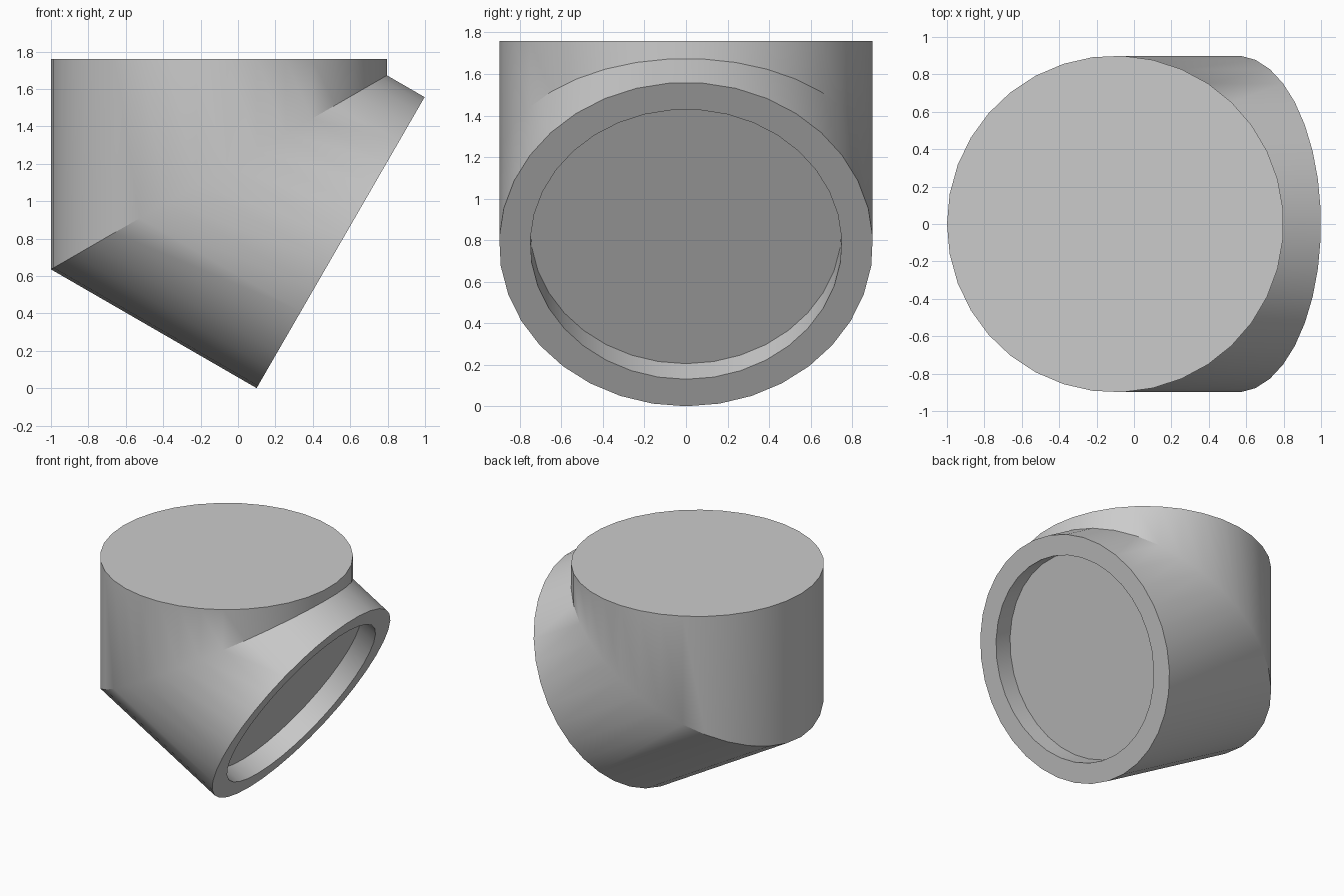
import bpy, bmesh
from math import cos, sin, tan, pi, radians
from mathutils import Vector

cube = bpy.data.objects.get("Cube")
if cube:
    bpy.data.objects.remove(cube)

SIDES = 35
RADIUS, BORE, DEPTH = 0.9, 0.75, 0.15
TILT = radians(30)
JOINT = Vector((-0.1, 0, 1.155))           # where both pipe axes meet
TOP = Vector((-0.1, 0, 1.76))
OUT = Vector((cos(TILT), 0, -sin(TILT)))   # axis of the slanted branch
ACROSS = Vector((sin(TILT), 0, cos(TILT)))
MOUTH = JOINT + OUT * 0.75

grey = bpy.data.materials.new("light grey")
grey.use_nodes = True
colour = (0.6, 0.6, 0.6, 1)
grey.diffuse_color = colour
grey.node_tree.nodes["Principled BSDF"].inputs["Base Color"].default_value = colour

bm = bmesh.new()


def ring(centre, across, radius):
    """Circle of vertices, possibly sheared along its first axis."""
    verts = []
    for i in range(SIDES):
        a = pi + 2 * pi * i / SIDES
        offset = across * cos(a) + Vector((0, sin(a), 0))
        verts.append(bm.verts.new(centre + offset * radius))
    return verts


# Closed top, mitred joint, slanted mouth, rim and shallow recess
rings = [
    ring(TOP, Vector((1, 0, 0)), RADIUS),
    ring(JOINT, Vector((1, 0, tan(TILT))), RADIUS),
    ring(MOUTH, ACROSS, RADIUS),
    ring(MOUTH, ACROSS, BORE),
    ring(MOUTH - OUT * DEPTH, ACROSS, BORE),
]
for a, b in zip(rings, rings[1:]):
    for i in range(SIDES):
        j = (i + 1) % SIDES
        bm.faces.new((a[i], a[j], b[j], b[i]))
bm.faces.new(rings[0])
bm.faces.new(rings[-1])
bmesh.ops.recalc_face_normals(bm, faces=bm.faces)

mesh = bpy.data.meshes.new("pipe_elbow")
bm.to_mesh(mesh)
bm.free()
mesh.materials.append(grey)
elbow = bpy.data.objects.new("pipe_elbow", mesh)
bpy.context.collection.objects.link(elbow)

# Smooth walls, sharp rims
bpy.ops.object.select_all(action='DESELECT')
elbow.select_set(True)
bpy.context.view_layer.objects.active = elbow
bpy.ops.object.shade_smooth_by_angle(angle=radians(30))
